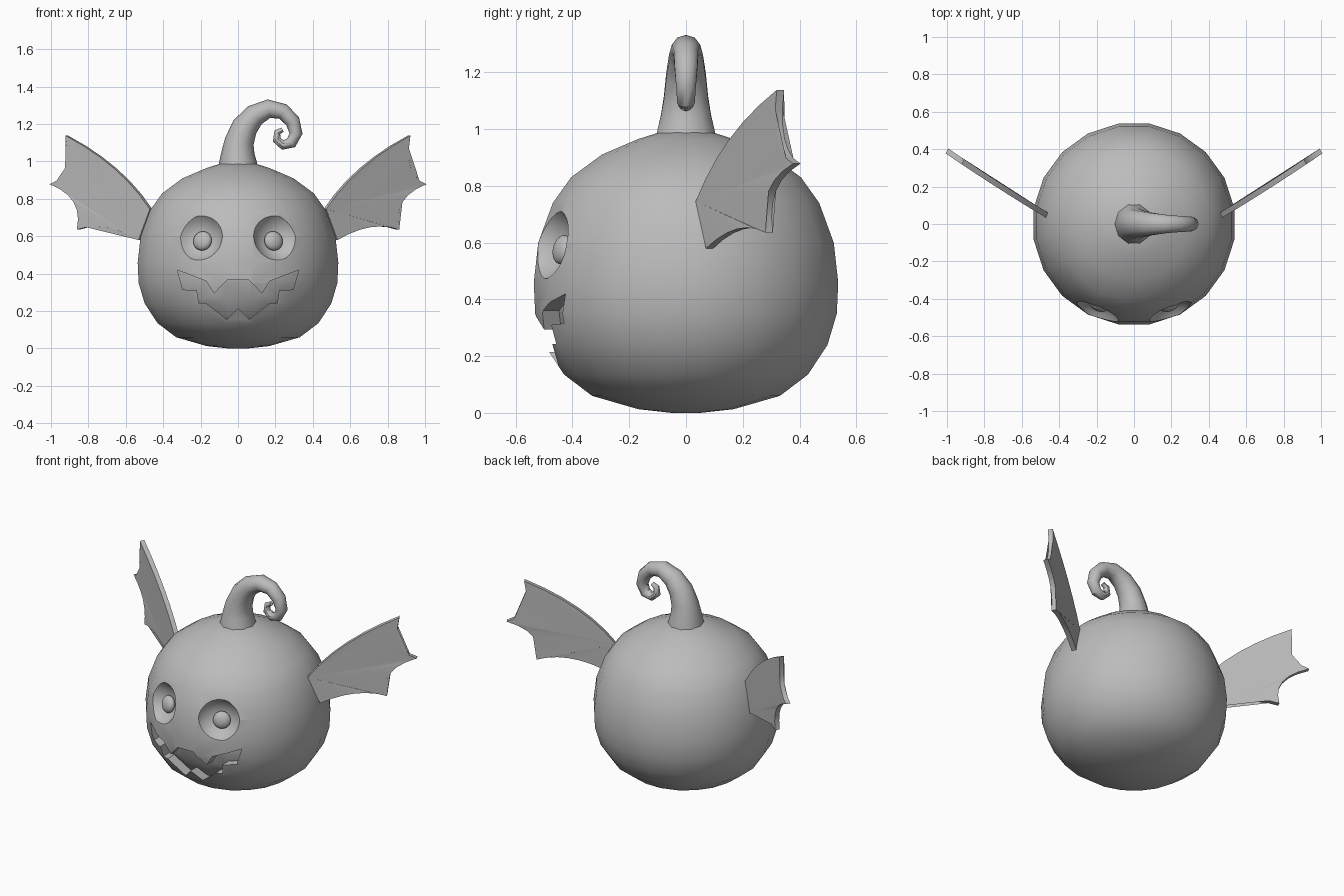
import bpy, bmesh, math
from mathutils import Vector

if "Cube" in bpy.data.objects:
    bpy.data.objects.remove(bpy.data.objects["Cube"])

grey = bpy.data.materials.new("plain grey")
grey.use_nodes = True
grey.diffuse_color = (0.5, 0.5, 0.5, 1)
grey.node_tree.nodes["Principled BSDF"].inputs["Base Color"].default_value = (0.5, 0.5, 0.5, 1)


def activate(ob):
    bpy.ops.object.select_all(action='DESELECT')
    ob.select_set(True)
    bpy.context.view_layer.objects.active = ob


def finish(name, bm):
    bmesh.ops.recalc_face_normals(bm, faces=bm.faces)
    me = bpy.data.meshes.new(name)
    bm.to_mesh(me)
    bm.free()
    me.materials.append(grey)
    ob = bpy.data.objects.new(name, me)
    bpy.context.collection.objects.link(ob)
    return ob


def smooth(ob, angle=35):
    activate(ob)
    bpy.ops.object.shade_smooth_by_angle(angle=math.radians(angle))


def cut(ob, cutter):
    cutter.hide_render = True
    mod = ob.modifiers.new("cut", 'BOOLEAN')
    mod.operation, mod.solver, mod.object = 'DIFFERENCE', 'EXACT', cutter
    activate(ob)
    bpy.ops.object.modifier_apply(modifier=mod.name)
    bpy.data.objects.remove(cutter)


def lathe(name, profile, sides=20):
    bm = bmesh.new()
    rings = []
    for r, z in profile:
        rings.append([bm.verts.new((r * math.sin((i + 0.5) * math.tau / sides),
                                    r * math.cos((i + 0.5) * math.tau / sides), z))
                      for i in range(sides)])
    for a, b in zip(rings, rings[1:]):
        for i in range(sides):
            j = (i + 1) % sides
            bm.faces.new((a[i], a[j], b[j], b[i]))
    bm.faces.new(rings[0])
    bm.faces.new(rings[-1])
    return finish(name, bm)


def ball(name, centre, normal, radii):
    bm = bmesh.new()
    bmesh.ops.create_uvsphere(bm, u_segments=32, v_segments=20, radius=1)
    bmesh.ops.scale(bm, vec=radii, verts=bm.verts)
    turn = normal.to_track_quat('Z', 'Y').to_matrix()
    bmesh.ops.rotate(bm, matrix=turn, verts=bm.verts)
    bmesh.ops.translate(bm, vec=centre, verts=bm.verts)
    return finish(name, bm)


# Round body
profile = [(0.05, 0), (0.17, 0.013), (0.335, 0.06), (0.435, 0.135), (0.505, 0.24),
           (0.538, 0.35), (0.543, 0.46), (0.527, 0.6), (0.475, 0.74),
           (0.41, 0.83), (0.3, 0.91), (0.17, 0.965), (0.09, 0.99)]
body = lathe("body", profile)

# Mouth recess with a rounded back wall
half = [(0.06, 0.155), (0.17, 0.243), (0.21, 0.243), (0.22, 0.31), (0.295, 0.315),
        (0.325, 0.42), (0.17, 0.36), (0.128, 0.293), (0.055, 0.37)]
outline = [(0, 0.215)] + half + [(-x, z) for x, z in reversed(half)]
bm = bmesh.new()
face = bm.faces.new([bm.verts.new((x, -0.7, z)) for x, z in outline])
extruded = bmesh.ops.extrude_face_region(bm, geom=[face])["geom"]
bmesh.ops.translate(bm, vec=(0, 0.5, 0),
                    verts=[v for v in extruded if isinstance(v, bmesh.types.BMVert)])
mouth = finish("mouth_cutter", bm)
core = lathe("core_cutter", [(r * 0.9, 0.46 + (z - 0.46) * 0.9) for r, z in profile])
cut(mouth, core)
cut(body, mouth)

# Eye sockets and pupils
for side, label in ((1, "left"), (-1, "right")):
    normal = Vector((side * 0.38, -0.88, 0.2)).normalized()
    rim = Vector((side * 0.195, -0.468, 0.592))
    cut(body, ball("socket_cutter", rim + normal * 0.09, normal, (0.15, 0.15, 0.15)))
    pupil = ball(label + "_pupil", Vector((side * 0.19, -0.435, 0.575)), normal,
                 (0.052, 0.052, 0.03))
    smooth(pupil)
smooth(body)

# Curled stem: x, z and radius along the path
path = [(0, 0.96, 0.108), (0, 1.0, 0.1), (0, 1.05, 0.088), (0.008, 1.11, 0.078),
        (0.037, 1.185, 0.07), (0.09, 1.247, 0.06), (0.165, 1.282, 0.05),
        (0.24, 1.267, 0.043), (0.292, 1.215, 0.04), (0.31, 1.15, 0.035),
        (0.285, 1.1, 0.031), (0.24, 1.088, 0.026), (0.207, 1.115, 0.022),
        (0.21, 1.155, 0.018), (0.238, 1.17, 0.013)]
bm = bmesh.new()
rings = []
for i, (x, z, r) in enumerate(path):
    before, after = path[max(i - 1, 0)], path[min(i + 1, len(path) - 1)]
    along = Vector((after[0] - before[0], 0, after[1] - before[1])).normalized()
    out = Vector((along.z, 0, -along.x))
    ring = []
    for k in range(10):
        a = k * math.tau / 10
        ring.append(bm.verts.new(Vector((x, 0, z)) + out * r * math.cos(a)
                                 + Vector((0, 1.05 * r * math.sin(a), 0))))
    rings.append(ring)
for a, b in zip(rings, rings[1:]):
    for k in range(10):
        n = (k + 1) % 10
        bm.faces.new((a[k], a[n], b[n], b[k]))
bm.faces.new(rings[0])
bm.faces.new(rings[-1])
smooth(finish("stem", bm), 40)

# Bat wings: each edge runs from a corner through a middle point to the next corner
corners = [(0.465, 0.745), (0.915, 1.138), (1.0, 0.878), (0.855, 0.635), (0.525, 0.58)]
middles = [(0.655, 0.962), (0.917, 0.965), (0.872, 0.782), (0.7, 0.648)]
edge = []
for a, m, b in zip(corners, middles, corners[1:]):
    for k in range(6):
        t = k / 6
        edge.append([(1 - t) * (1 - 2 * t) * p + 4 * t * (1 - t) * q + t * (2 * t - 1) * s
                     for p, q, s in zip(a, m, b)])
edge.append(corners[-1])
for side, label in ((1, "left"), (-1, "right")):
    bm = bmesh.new()
    layers = []
    for shift in (-0.5, 0.5):
        layer = []
        for x, z in edge:
            d = x - 0.47
            y = 0.05 + 0.6 * d + 0.08 * d * d
            layer.append(bm.verts.new((side * (x - 0.014 * shift), y + 0.026 * shift, z)))
        layers.append(layer)
    low, high = layers
    caps = [bm.faces.new(low), bm.faces.new(high)]
    for i in range(len(edge)):
        j = (i + 1) % len(edge)
        bm.faces.new((low[i], low[j], high[j], high[i]))
    bmesh.ops.triangulate(bm, faces=caps)
    smooth(finish(label + "_wing", bm), 30)
